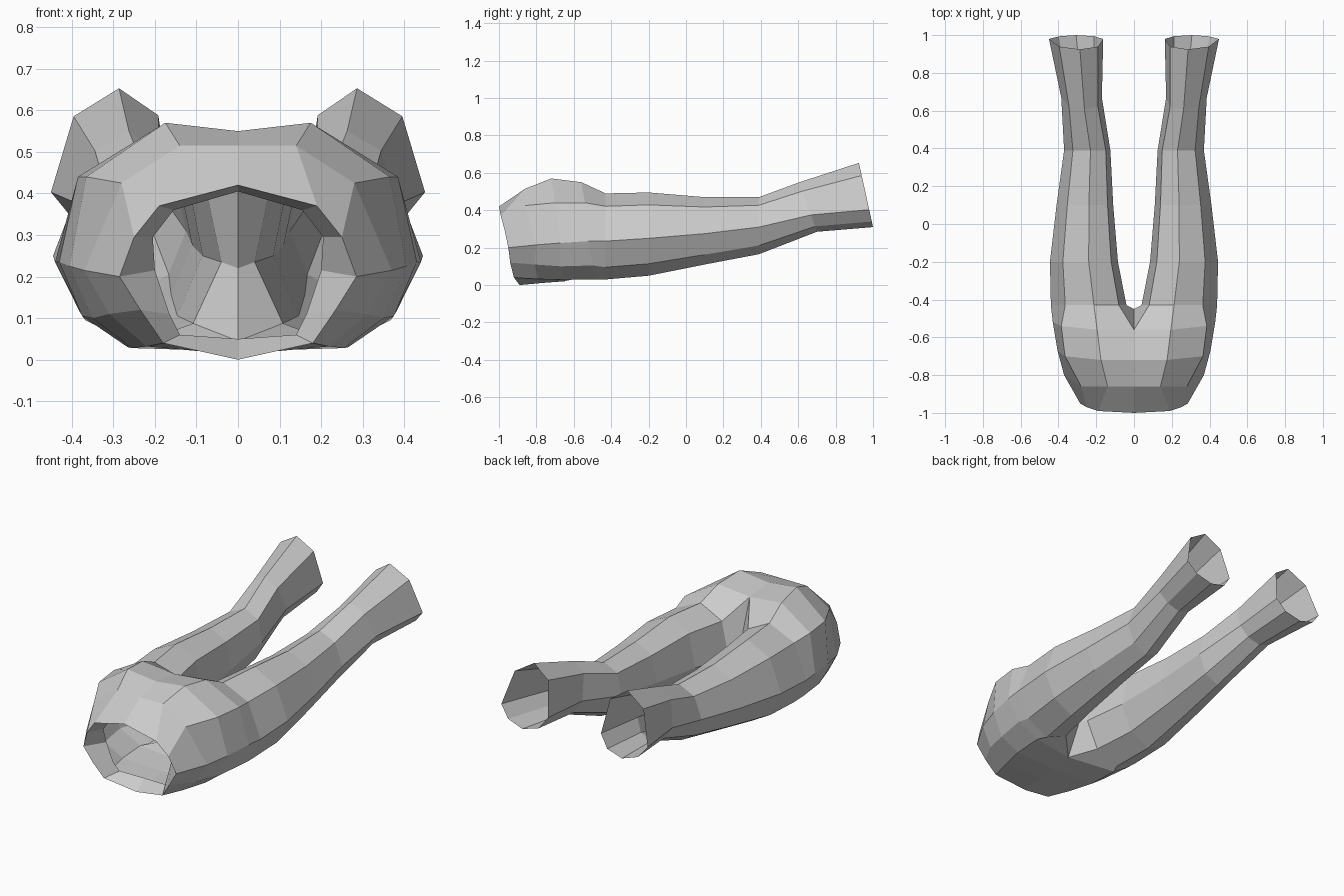
import bpy, bmesh

if "Cube" in bpy.data.objects:
    bpy.data.objects.remove(bpy.data.objects["Cube"])

# Hip rings, right half: top centre, top, upper side, side, lower side, bottom, bottom centre
hips = [
    # folded-in lip of the waist opening
    [(0, -.90, .405), (.155, -.90, .36), (.205, -.89, .295), (.20, -.87, .215),
     (.165, -.86, .11), (.14, -.84, .06), (0, -.82, .05)],
    # waist rim
    [(0, -1.0, .42), (.19, -.99, .37), (.25, -.97, .295), (.285, -.95, .20),
     (.235, -.94, .12), (.18, -.92, .04), (0, -.89, 0)],
    [(0, -.86, .515), (.14, -.86, .515), (.28, -.86, .425), (.37, -.80, .215),
     (.31, -.81, .11), (.22, -.79, .032), (0, -.76, .012)],
    [(0, -.72, .55), (.175, -.72, .57), (.365, -.70, .44), (.405, -.67, .225),
     (.35, -.67, .10), (.255, -.65, .028), (0, -.65, .02)],
    [(0, -.56, .53), (.195, -.56, .55), (.385, -.54, .44), (.43, -.52, .235),
     (.375, -.50, .105), (.265, -.48, .03), (0, -.54, .045)],
]

# Leg rings: y at bottom, inner x, outer x, bottom z, top z, middle z, backward lean
legs = [
    (-.43, .04, .44, .03, .49, .235, 0),
    (-.20, .085, .445, .05, .495, .25, 0),
    (.10, .11, .41, .11, .47, .275, 0),
    (.39, .125, .37, .165, .47, .31, 0),
    (.70, .17, .385, .285, .55, .375, .35),
    (1.0, .163, .45, .31, .653, .403, .22),
]
# Leg outline: position across, height from middle to top (+) or bottom (-)
outline = [(.10, .74), (.43, 1), (.81, .73), (1, 0), (.82, -.68), (.5, -1), (.17, -.72), (0, 0)]


def leg_ring(y, xi, xo, bot, top, mid, lean):
    pts = []
    for u, h in outline:
        z = mid + h * ((top - mid) if h > 0 else (mid - bot))
        pts.append((xi + u * (xo - xi), y - lean * (z - bot), z))
    return pts


bm = bmesh.new()
hip_v = [[bm.verts.new(p) for p in ring] for ring in hips]
leg_v = [[bm.verts.new(p) for p in leg_ring(*ring)] for ring in legs]


def bridge(a, b, closed=False):
    n = len(a)
    for i in range(n if closed else n - 1):
        j = (i + 1) % n
        bm.faces.new((a[i], a[j], b[j], b[i]))


# Hips, then the joint to the leg, then the open leg tube
for a, b in zip(hip_v, hip_v[1:]):
    bridge(a, b)
bridge(hip_v[-1], leg_v[0][:7])
for a, b in zip(leg_v, leg_v[1:]):
    bridge(a, b, True)

# Saddle between the legs
saddle = bm.verts.new((0, -.45, .22))
top_in, bottom_in, inner = leg_v[0][0], leg_v[0][6], leg_v[0][7]
bm.faces.new((hip_v[-1][0], top_in, inner, saddle))
bm.faces.new((saddle, inner, bottom_in, hip_v[-1][6]))

bmesh.ops.recalc_face_normals(bm, faces=bm.faces)
# Keep the outside facing out
bm.faces.ensure_lookup_table()
outer = max(bm.faces, key=lambda f: f.calc_center_median().x)
if outer.normal.x < 0:
    bmesh.ops.reverse_faces(bm, faces=bm.faces)

mesh = bpy.data.meshes.new("trousers")
bm.to_mesh(mesh)
bm.free()
trousers = bpy.data.objects.new("trousers", mesh)
bpy.context.collection.objects.link(trousers)
mirror = trousers.modifiers.new("mirror", 'MIRROR')
mirror.use_clip = True
